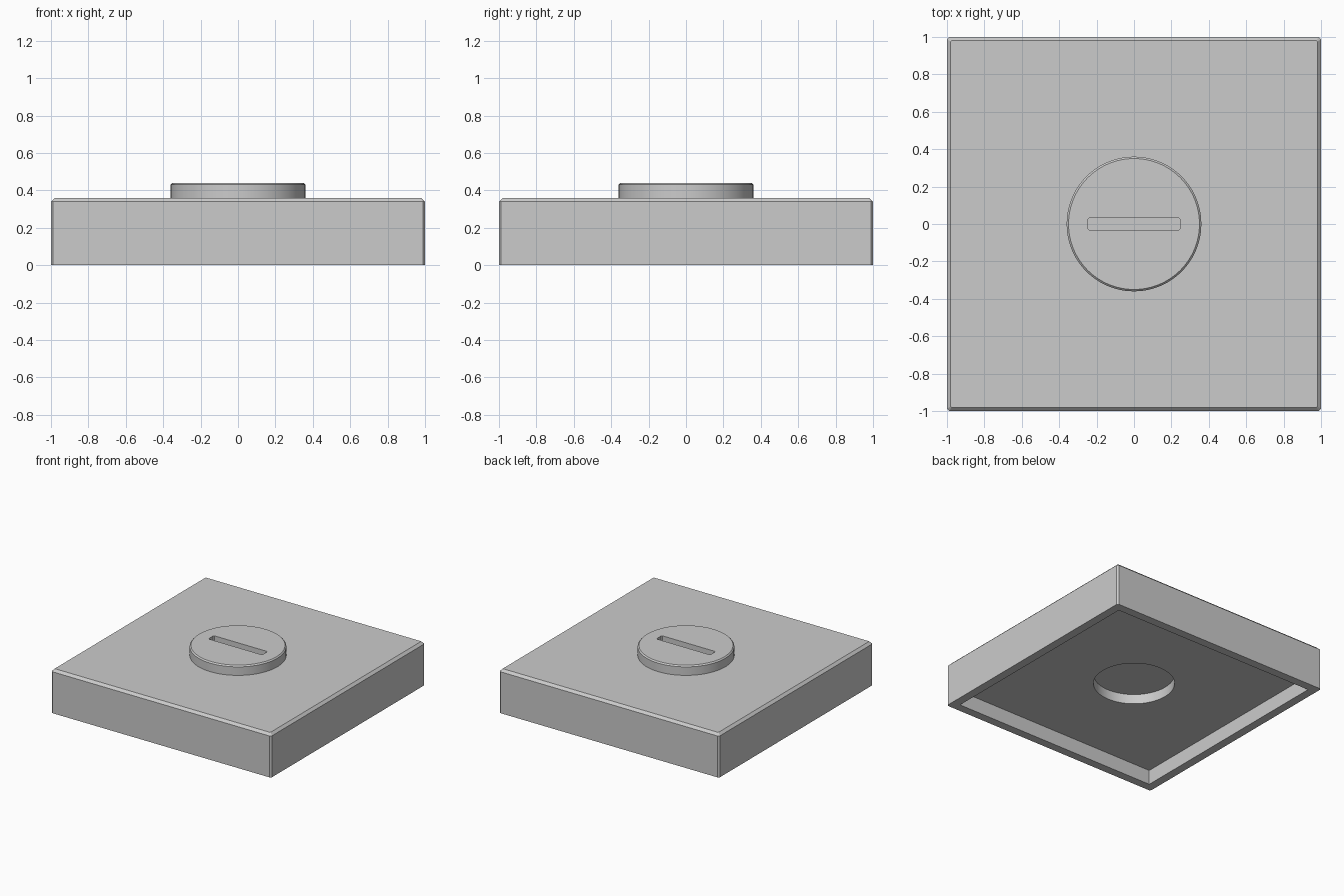
import bpy, bmesh, math

if "Cube" in bpy.data.objects:
    bpy.data.objects.remove(bpy.data.objects["Cube"])


def loft(name, rings):
    """Closed solid through a stack of (outline, z) rings."""
    bm = bmesh.new()
    loops = [[bm.verts.new((x, y, z)) for x, y in pts] for pts, z in rings]
    for a, b in zip(loops, loops[1:]):
        n = len(a)
        for i in range(n):
            j = (i + 1) % n
            bm.faces.new((a[i], a[j], b[j], b[i]))
    bm.faces.new(loops[0][::-1])
    bm.faces.new(loops[-1])
    me = bpy.data.meshes.new(name)
    bm.to_mesh(me)
    bm.free()
    ob = bpy.data.objects.new(name, me)
    bpy.context.collection.objects.link(ob)
    return ob


def circle(r, n=96):
    return [(r * math.cos(2 * math.pi * i / n), r * math.sin(2 * math.pi * i / n)) for i in range(n)]


def rect(hx, hy, c=0.0):
    """Rectangle outline, with corners cut by c when given."""
    if c == 0:
        return [(-hx, -hy), (hx, -hy), (hx, hy), (-hx, hy)]
    return [(-hx + c, -hy), (hx - c, -hy), (hx, -hy + c), (hx, hy - c),
            (hx - c, hy), (-hx + c, hy), (-hx, hy - c), (-hx, -hy + c)]


def combine(target, tool, operation):
    mod = target.modifiers.new(tool.name, 'BOOLEAN')
    mod.operation = operation
    mod.solver = 'EXACT'
    mod.object = tool
    bpy.context.view_layer.objects.active = target
    bpy.ops.object.modifier_apply(modifier=mod.name)
    bpy.data.objects.remove(tool)


# Square cover with chamfered top and corner edges
cover = loft("square_cover", [(rect(1, 1, 0.012), 0), (rect(1, 1, 0.012), 0.34),
                              (rect(0.98, 0.98, 0.005), 0.36)])

# Round knob on top
combine(cover, loft("knob", [(circle(0.36), 0.3), (circle(0.36), 0.43), (circle(0.35), 0.44)]), 'UNION')

# Slot in the knob
slot = rect(0.245, 0.035, 0.008)
combine(cover, loft("slot", [(slot, 0.38), (slot, 0.5)]), 'DIFFERENCE')

# Square recess underneath and the round socket in its ceiling
inner = rect(0.93, 0.93)
combine(cover, loft("recess", [(inner, -0.1), (inner, 0.12)]), 'DIFFERENCE')
combine(cover, loft("socket", [(circle(0.305), 0.05), (circle(0.305), 0.2)]), 'DIFFERENCE')

# Smooth round walls, crisp edges
cover.select_set(True)
bpy.context.view_layer.objects.active = cover
bpy.ops.object.shade_smooth_by_angle(angle=math.radians(30))
